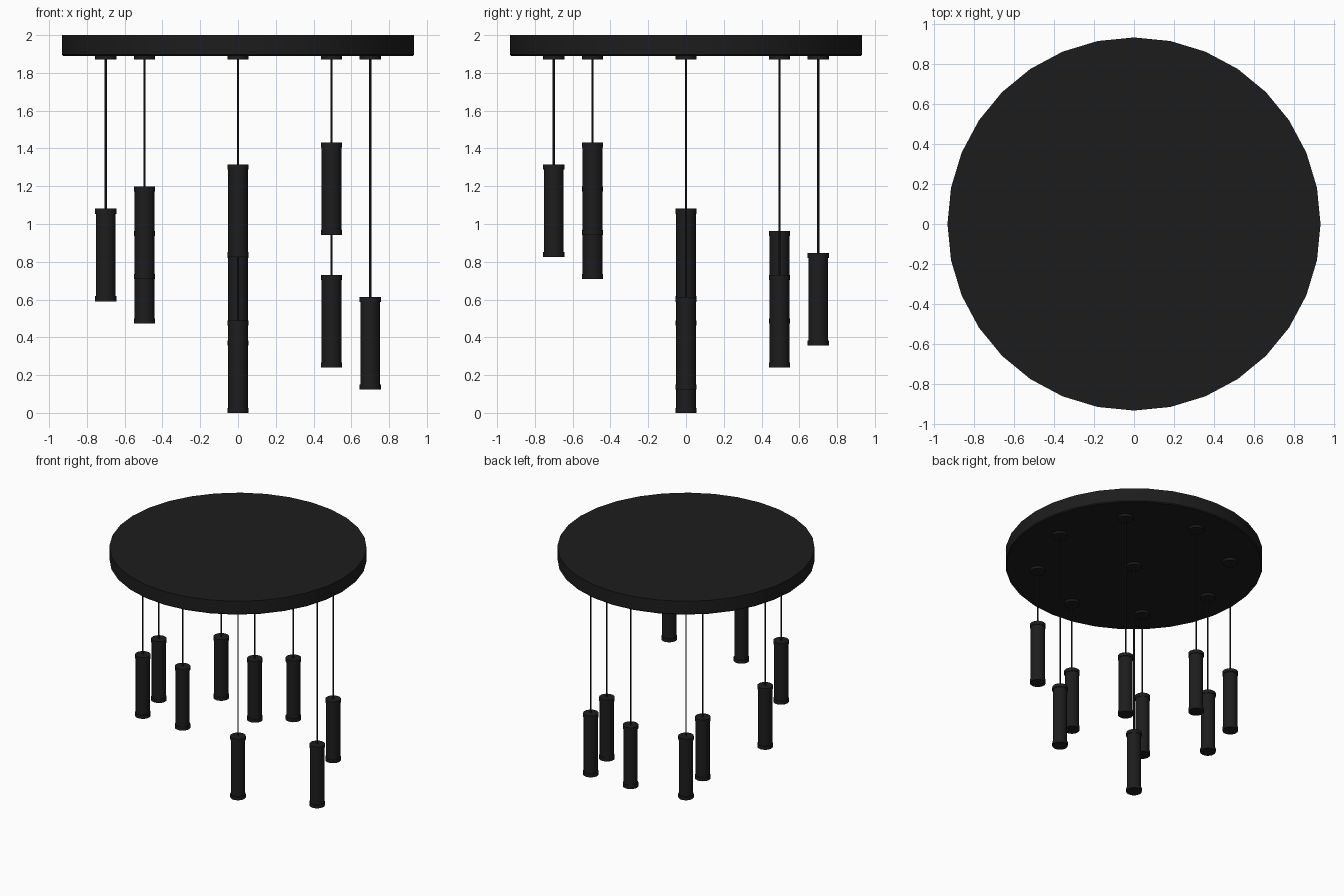
import bpy, bmesh, math

if "Cube" in bpy.data.objects:
    bpy.data.objects.remove(bpy.data.objects["Cube"])

def material(name, v):
    m = bpy.data.materials.new(name)
    m.diffuse_color = (v, v, v, 1)
    m.use_nodes = True
    m.node_tree.nodes["Principled BSDF"].inputs["Base Color"].default_value = m.diffuse_color
    return m

black = material("black_metal", 0.012)
cord_black = material("black_cord", 0.015)

def lathe(name, profile, loc, sides, mat):
    """Closed turned solid from (radius, z) points listed bottom to top."""
    bm = bmesh.new()
    rings = []
    for r, z in profile:
        rings.append([bm.verts.new((r * math.cos(2 * math.pi * i / sides),
                                    r * math.sin(2 * math.pi * i / sides), z))
                      for i in range(sides)])
    for a, b in zip(rings, rings[1:]):
        for i in range(sides):
            j = (i + 1) % sides
            bm.faces.new((a[i], a[j], b[j], b[i]))
    bm.faces.new(rings[0][::-1])
    bm.faces.new(rings[-1])
    me = bpy.data.meshes.new(name)
    bm.to_mesh(me)
    bm.free()
    me.materials.append(mat)
    ob = bpy.data.objects.new(name, me)
    bpy.context.collection.objects.link(ob)
    ob.location = loc
    bpy.ops.object.select_all(action='DESELECT')
    bpy.context.view_layer.objects.active = ob
    ob.select_set(True)
    bpy.ops.object.shade_smooth_by_angle(angle=math.radians(30))
    return ob

CANOPY_Z = 1.89   # underside of the ceiling plate
LENGTH = 0.49     # lamp cylinder length
CAP = 0.027       # end cap height

# Ceiling plate with a slightly eased lower edge
lathe("ceiling_plate", [(0.925, CANOPY_Z), (0.932, CANOPY_Z + 0.007), (0.932, 2.0)],
      (0, 0, 0), 32, black)

def pendant(tag, x, y, top):
    # Mounting disc under the plate
    lathe("cord_mount_" + tag, [(0.056, CANOPY_Z - 0.018), (0.056, CANOPY_Z + 0.002)],
          (x, y, 0), 24, black)
    # Hanging cord
    lathe("cord_" + tag, [(0.0055, top - 0.01), (0.0055, CANOPY_Z - 0.01)],
          (x, y, 0), 8, cord_black)
    # Lamp tube with slightly wider caps at both ends
    lathe("lamp_tube_" + tag, [(0.052, CAP / 2), (0.052, LENGTH - CAP / 2)],
          (x, y, top - LENGTH), 24, black)
    cap = [(0.0565, 0), (0.0565, CAP)]
    lathe("bottom_cap_" + tag, cap, (x, y, top - LENGTH), 24, black)
    lathe("top_cap_" + tag, cap, (x, y, top - CAP), 24, black)

# Centre lamp, then a rising spiral of eight around it
pendant("centre", 0, 0, LENGTH)
for k in range(8):
    a = k * math.pi / 4
    pendant(str(k + 1), 0.7 * math.cos(a), 0.7 * math.sin(a), 0.613 + 0.117 * k)
